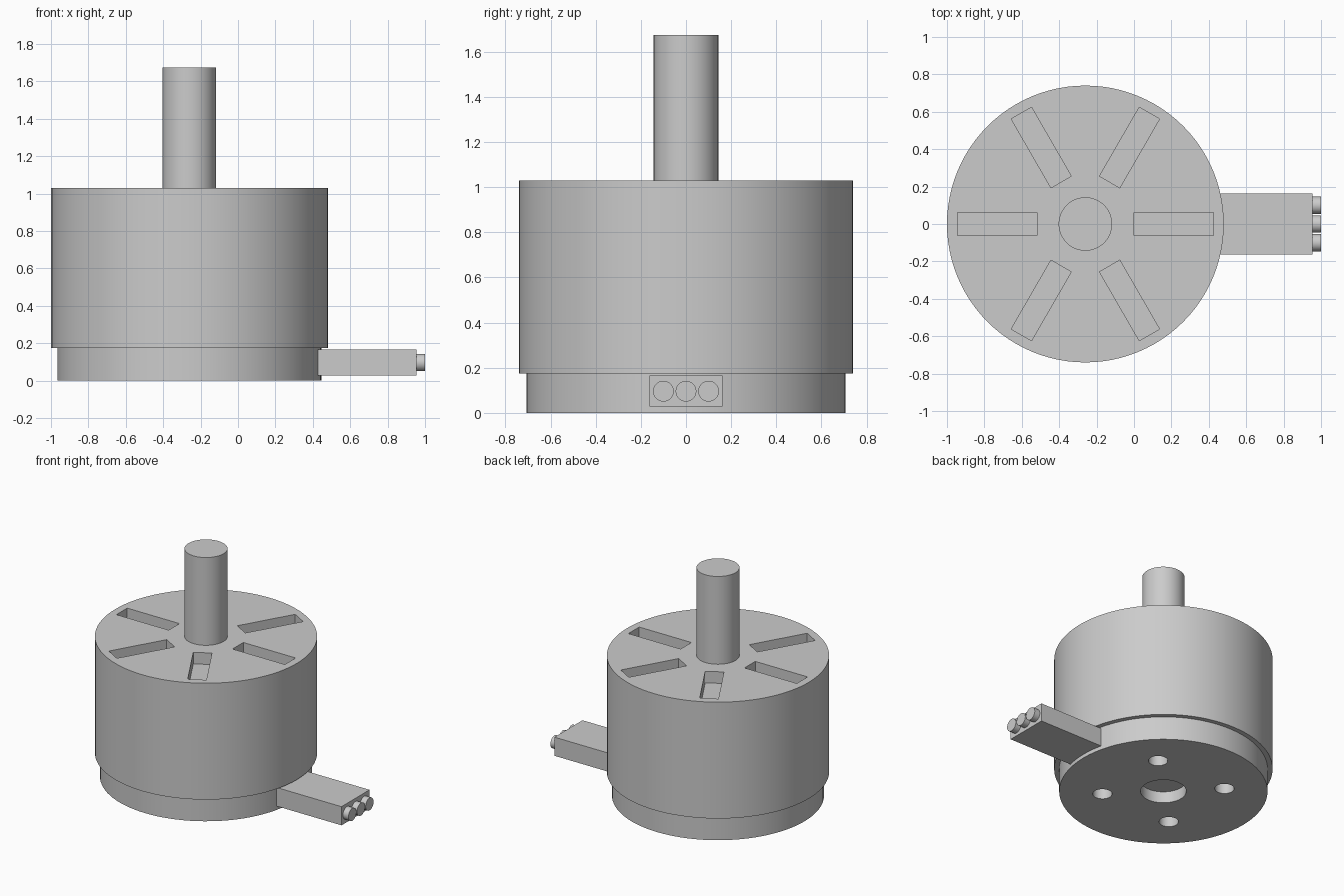
import bpy
from math import radians, cos, sin, pi

if "Cube" in bpy.data.objects:
    bpy.data.objects.remove(bpy.data.objects["Cube"])

CX = -0.26          # motor axis
SEG = 96


def cylinder(name, r, z0, z1, x=CX, y=0.0, seg=SEG):
    bpy.ops.mesh.primitive_cylinder_add(vertices=seg, radius=r, depth=z1 - z0,
                                        location=(x, y, (z0 + z1) / 2))
    ob = bpy.context.object
    ob.name = name
    return ob


def box(name, size, loc, rot=0.0):
    bpy.ops.mesh.primitive_cube_add(size=1, location=loc, rotation=(0, 0, rot))
    ob = bpy.context.object
    ob.name = name
    ob.scale = size
    return ob


def smooth(ob):
    bpy.ops.object.select_all(action='DESELECT')
    ob.select_set(True)
    bpy.context.view_layer.objects.active = ob
    bpy.ops.object.shade_smooth_by_angle(angle=radians(30))


def cut(target, cutters):
    # Subtract each cutter, then remove it
    for c in cutters:
        mod = target.modifiers.new("cut", 'BOOLEAN')
        mod.operation = 'DIFFERENCE'
        mod.solver = 'EXACT'
        mod.object = c
        bpy.ops.object.select_all(action='DESELECT')
        target.select_set(True)
        bpy.context.view_layer.objects.active = target
        bpy.ops.object.modifier_apply(modifier=mod.name)
        bpy.data.objects.remove(c, do_unlink=True)


# Rotor can with six radial cooling slots in its top
can = cylinder("rotor_can", 0.74, 0.175, 1.03)
slots = []
for i in range(6):
    a = i * pi / 3
    slots.append(box("slot_cutter", (0.425, 0.125, 0.2),
                     (CX + 0.472 * cos(a), 0.472 * sin(a), 1.045), a))
    slots[-1].location.z = 0.945 + 0.1
cut(can, slots)
smooth(can)

# Stator base with a bearing recess and four mounting holes underneath
base = cylinder("stator_base", 0.706, 0.0, 0.175)
holes = [cylinder("bearing_cutter", 0.155, -0.1, 0.085)]
for i in range(4):
    a = pi / 4 + i * pi / 2
    holes.append(cylinder("hole_cutter", 0.066, -0.1, 0.085,
                          CX + 0.415 * cos(a), 0.415 * sin(a), 32))
cut(base, holes)
smooth(base)

# Output shaft
smooth(cylinder("shaft", 0.143, 1.03, 1.675, seg=64))

# Cable block leaving the base sideways
box("cable_block", (0.555, 0.325, 0.137), (0.6775, 0, 0.0965))

# Three wire ends
for i in (-1, 0, 1):
    wire = cylinder("wire_end", 0.046, 0, 0.05, x=0.975, y=i * 0.1, seg=32)
    wire.rotation_euler = (0, pi / 2, 0)
    wire.location.z = 0.096
    smooth(wire)
